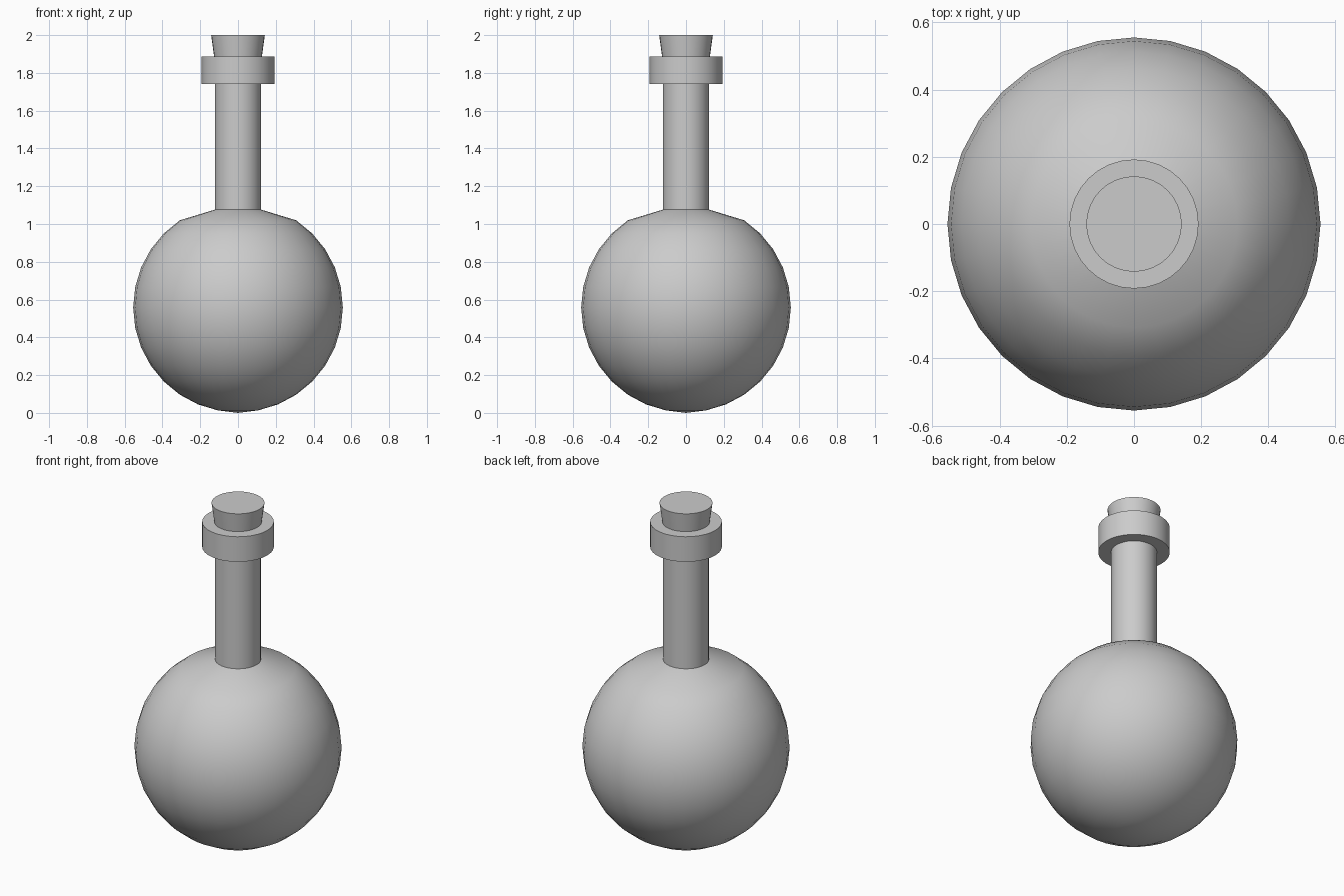
import bpy
import bmesh
from math import sin, cos, pi, radians

if "Cube" in bpy.data.objects:
    bpy.data.objects.remove(bpy.data.objects["Cube"])

SEGMENTS = 32


def lathe(name, profile):
    """Spin a bottom-to-top (radius, z) profile about z; ends are closed."""
    bm = bmesh.new()
    rings = []
    for r, z in profile:
        if r < 1e-6:
            rings.append([bm.verts.new((0, 0, z))])
        else:
            rings.append([bm.verts.new((r * cos(2 * pi * i / SEGMENTS),
                                        r * sin(2 * pi * i / SEGMENTS), z))
                          for i in range(SEGMENTS)])
    for low, high in zip(rings, rings[1:]):
        for i in range(SEGMENTS):
            j = (i + 1) % SEGMENTS
            if len(low) == 1:
                bm.faces.new((low[0], high[j], high[i]))
            else:
                bm.faces.new((low[i], low[j], high[j], high[i]))
    if len(rings[0]) > 1:
        bm.faces.new(rings[0][::-1])
    bm.faces.new(rings[-1])
    bmesh.ops.recalc_face_normals(bm, faces=bm.faces)
    mesh = bpy.data.meshes.new(name)
    bm.to_mesh(mesh)
    bm.free()
    obj = bpy.data.objects.new(name, mesh)
    bpy.context.collection.objects.link(obj)
    bpy.ops.object.select_all(action='DESELECT')
    obj.select_set(True)
    bpy.context.view_layer.objects.active = obj
    bpy.ops.object.shade_smooth_by_angle(angle=radians(30))
    return obj


# Flask: 16-ring sphere with its top rings opened into a neck and lip
R, CZ = 0.555, 0.558
bulb = [(R * sin(pi * k / 16), CZ - R * cos(pi * k / 16)) for k in range(14)]
bulb[0] = (0, 0)
neck = [(0.123, 1.076), (0.123, 1.74)]
lip = [(0.192, 1.74), (0.192, 1.888)]
lathe("flask", bulb + neck + lip)

# Tapered stopper, pushed a little way into the lip
lathe("stopper", [(0.112, 1.78), (0.142, 2.0)])
